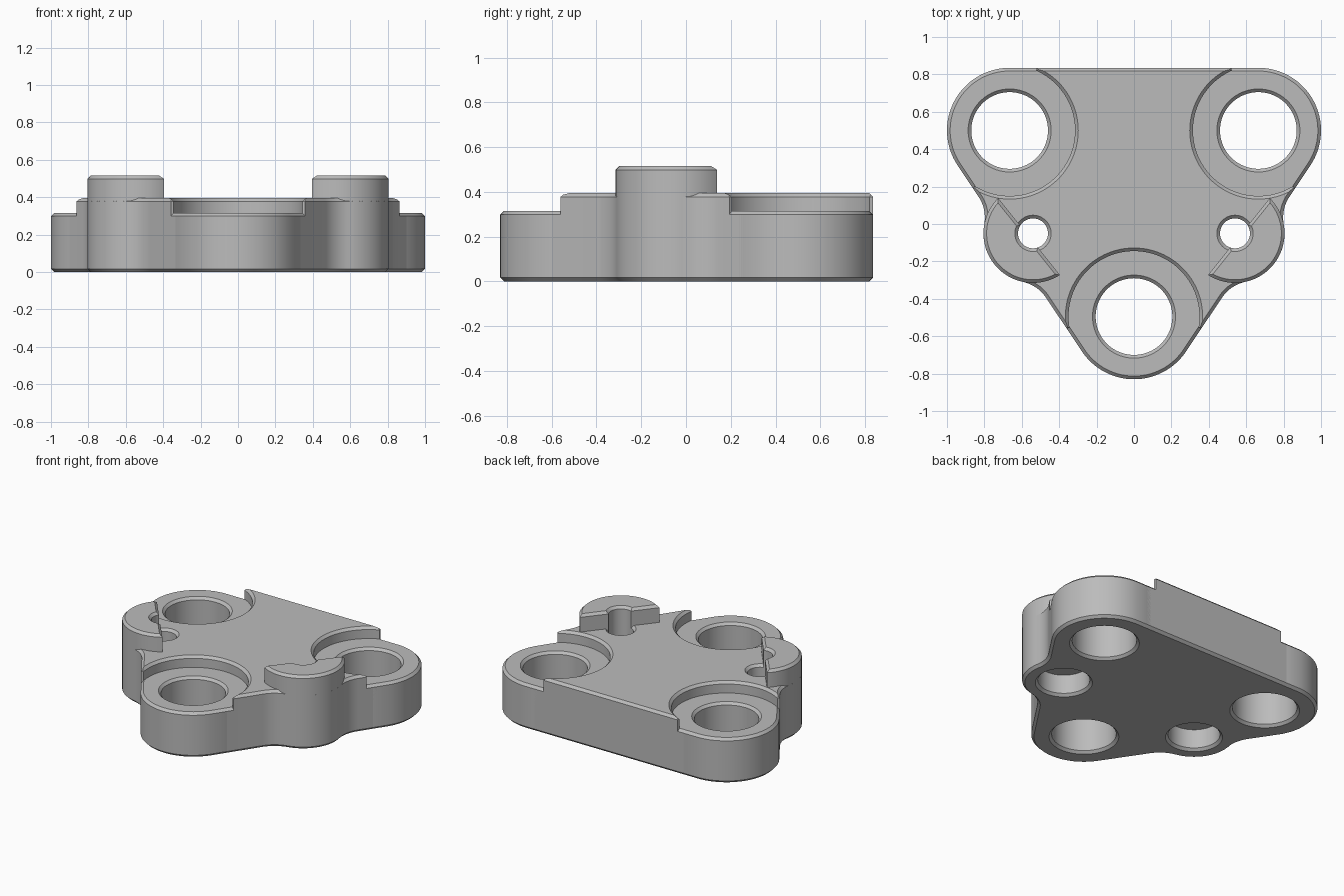
import bpy, bmesh, math
from mathutils import Vector

if "Cube" in bpy.data.objects:
    bpy.data.objects.remove(bpy.data.objects["Cube"], do_unlink=True)

grey = bpy.data.materials.new("plain grey")
grey.use_nodes = True
grey.diffuse_color = (0.5, 0.5, 0.5, 1)
grey.node_tree.nodes["Principled BSDF"].inputs["Base Color"].default_value = (0.5, 0.5, 0.5, 1)

# Main dimensions
PAD_R, LOBE_R, FILLET_R = 0.335, 0.265, 0.2
WALL_R, HOLE_R, SCREW_R, BORE_R = 0.35, 0.205, 0.08, 0.165
FLOOR, DECK, TOP, C = 0.315, 0.395, 0.515, 0.017
FRONT, BACK, LOBE = Vector((0, -0.495)), Vector((0.665, 0.5)), Vector((0.54, -0.05))
ALONG = (BACK - FRONT).normalized()
OUT = Vector((ALONG.y, -ALONG.x))


def heading(v):
    return math.atan2(v.y, v.x)


def arc(centre, r, a0, a1, n):
    return [centre + r * Vector((math.cos(a), math.sin(a)))
            for a in (a0 + (a1 - a0) * i / n for i in range(n + 1))]


def outline(inset):
    """Rounded triangle with a filleted side lobe, mirrored in x."""
    edge = FRONT.dot(OUT) + PAD_R
    depth = edge - LOBE.dot(OUT) + FILLET_R
    reach = math.sqrt((LOBE_R + FILLET_R) ** 2 - depth ** 2)
    low = LOBE + OUT * depth - ALONG * reach
    high = LOBE + OUT * depth + ALONG * reach
    side, back_to_edge = heading(OUT), heading(-OUT)
    r, f = PAD_R - inset, FILLET_R + inset
    half = arc(FRONT, r, -math.pi / 2, side, 16)
    half += arc(low, f, back_to_edge, heading(LOBE - low), 10)
    half += arc(LOBE, LOBE_R - inset, heading(low - LOBE), heading(high - LOBE), 28)
    half += arc(high, f, heading(LOBE - high) % math.tau, back_to_edge, 10)
    half += arc(BACK, r, side, math.pi / 2, 32)
    return half + [Vector((-p.x, p.y)) for p in reversed(half[1:])]


def loft(name, layers):
    """Solid through matching loops, given as (points, z)."""
    bm = bmesh.new()
    rings = [[bm.verts.new((p.x, p.y, z)) for p in pts] for pts, z in layers]
    n = len(rings[0])
    for a, b in zip(rings, rings[1:]):
        for i in range(n):
            j = (i + 1) % n
            bm.faces.new((a[i], a[j], b[j], b[i]))
    bm.faces.new(rings[0][::-1])
    bm.faces.new(rings[-1])
    bmesh.ops.recalc_face_normals(bm, faces=bm.faces)
    me = bpy.data.meshes.new(name)
    bm.to_mesh(me)
    bm.free()
    me.materials.append(grey)
    ob = bpy.data.objects.new(name, me)
    bpy.context.collection.objects.link(ob)
    return ob


def lathe(centre, profile, n=96):
    """Round cutter from (radius, z) steps."""
    ob = loft("cutter", [(arc(centre, r, 0, math.tau * (n - 1) / n, n - 1), z) for r, z in profile])
    ob.hide_render = True
    return ob


def combine(ob, cutter, operation="DIFFERENCE"):
    mod = ob.modifiers.new("cut", "BOOLEAN")
    mod.operation, mod.solver, mod.object = operation, "EXACT", cutter
    bpy.context.view_layer.update()
    me = bpy.data.meshes.new_from_object(ob.evaluated_get(bpy.context.evaluated_depsgraph_get()))
    ob.modifiers.clear()
    ob.data = me
    bpy.data.objects.remove(cutter, do_unlink=True)


def slab(name, top):
    return loft(name, [(outline(C), 0), (outline(0), C), (outline(0), top - C), (outline(C), top)])


def flare(r, z):
    """Upper end of a cutter that chamfers the rim at height z."""
    return [(r, z - C), (r + C, z), (r + C, z + 0.2)]


def mirror(v):
    return Vector((-v.x, v.y))


# Round pads and the blunt ends of their walls
pads = [("front_pad", FRONT), ("left_pad", BACK), ("right_pad", mirror(BACK))]
slide = 0.11
left_tips = [FRONT + OUT * PAD_R + ALONG * slide,
             BACK + OUT * PAD_R - ALONG * slide,
             BACK + Vector((-slide, PAD_R))]
tips = left_tips + [mirror(t) for t in left_tips]
wells = [(name, c, WALL_R, 96) for name, c in pads]
wells += [("pad_corner", t, 0.035, 24) for t in tips]

# Raised deck, cleared around the pads
deck = slab("deck", DECK)
for name, centre, r, n in wells:
    combine(deck, lathe(centre, [(r, -0.1)] + flare(r, DECK), n))

# Screw holes with counterbores from below
for centre in (LOBE, mirror(LOBE)):
    combine(deck, lathe(centre, [(BORE_R + C, -0.1), (BORE_R + C, 0), (BORE_R, C), (BORE_R, 0.15),
                                 (SCREW_R, 0.15)] + flare(SCREW_R, DECK), 64))

# Low pads with large through holes
parts = [deck]
for name, centre, r, n in wells:
    pad = slab(name, FLOOR)
    combine(pad, lathe(centre, [(r, -0.1), (r, 1)], n), "INTERSECT")
    parts.append(pad)
for pad, (name, centre) in zip(parts[1:], pads):
    combine(pad, lathe(centre, [(HOLE_R + C, -0.1), (HOLE_R + C, 0), (HOLE_R, C)] + flare(HOLE_R, FLOOR)))

# Half-round bosses over the outer half of each lobe
CHORD_OUT = Vector((0.78, -0.625)).normalized()
CHORD = 0.027


def half_disc(inset, sign):
    r = LOBE_R - inset
    spread = math.acos((CHORD + inset) / r)
    mid = heading(CHORD_OUT)
    pts = arc(LOBE, r, mid - spread, mid + spread, 40)
    return pts if sign > 0 else [mirror(p) for p in reversed(pts)]


for name, sign in (("left_boss", 1), ("right_boss", -1)):
    full = half_disc(0, sign)
    boss = loft(name, [(full, DECK - C), (full, TOP - C), (half_disc(C, sign), TOP)])
    centre = LOBE if sign > 0 else mirror(LOBE)
    combine(boss, lathe(centre, [(SCREW_R, 0)] + flare(SCREW_R, TOP), 64))
    parts.append(boss)

# Smooth round walls, crisp chamfers
bpy.ops.object.select_all(action="DESELECT")
for ob in parts:
    ob.select_set(True)
bpy.context.view_layer.objects.active = deck
bpy.ops.object.shade_smooth_by_angle(angle=math.radians(25))
